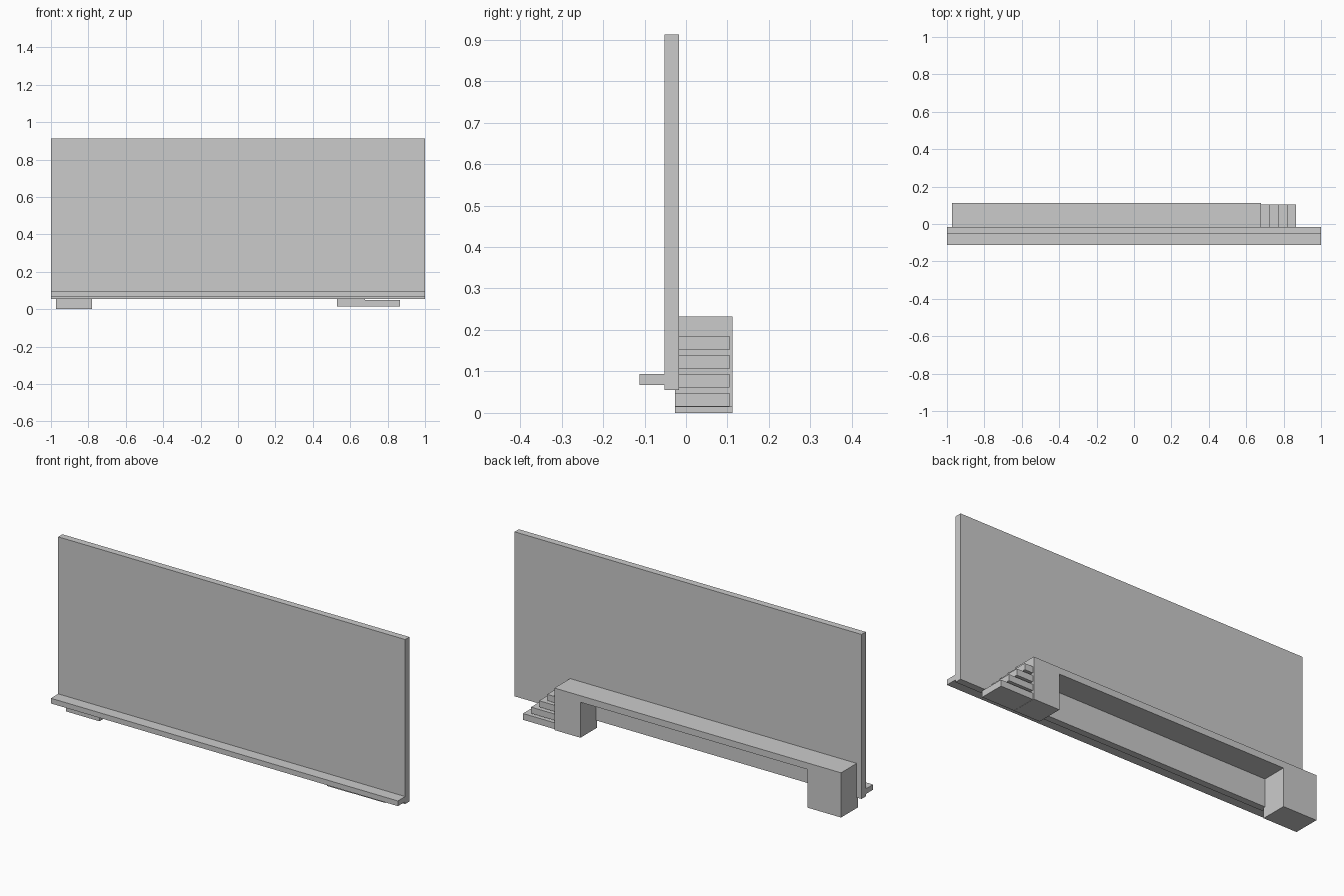
import bpy, bmesh

if "Cube" in bpy.data.objects:
    bpy.data.objects.remove(bpy.data.objects["Cube"])


def box(name, x, y, z):
    """Box from (min, max) ranges on each axis."""
    bm = bmesh.new()
    bmesh.ops.create_cube(bm, size=1)
    for v in bm.verts:
        v.co = [r[0] if c < 0 else r[1] for c, r in zip(v.co, (x, y, z))]
    finish(name, bm)


def extrude_xz(name, points, y):
    """Closed x/z outline extruded between two y values."""
    bm = bmesh.new()
    face = bm.faces.new([bm.verts.new((px, y[0], pz)) for px, pz in points])
    new = bmesh.ops.extrude_face_region(bm, geom=[face])["geom"]
    verts = [g for g in new if isinstance(g, bmesh.types.BMVert)]
    bmesh.ops.translate(bm, verts=verts, vec=(0, y[1] - y[0], 0))
    bmesh.ops.recalc_face_normals(bm, faces=bm.faces)
    finish(name, bm)


def finish(name, bm):
    mesh = bpy.data.meshes.new(name)
    bm.to_mesh(mesh)
    bm.free()
    bpy.context.collection.objects.link(bpy.data.objects.new(name, mesh))


# Tall board and the narrow ledge along its front
box("board", (-1, 1), (-0.052, -0.017), (0.055, 0.912))
box("front_ledge", (-1, 1), (-0.112, -0.052), (0.067, 0.094))

# Rear walkway: thin deck with a solid leg at each end
extrude_xz("rear_walkway", [
    (-0.972, 0), (-0.78, 0), (-0.78, 0.199), (0.53, 0.199),
    (0.53, 0.014), (0.68, 0.014), (0.68, 0.233), (-0.972, 0.233),
], (-0.026, 0.112))

# Stair slabs reaching out from the walkway end, longest at the bottom
for i in range(4):
    z = 0.015 + i * 0.0457
    box(f"step_{i + 1}", (0.68, 0.866 - i * 0.0465), (-0.026, 0.105), (z, z + 0.033))
